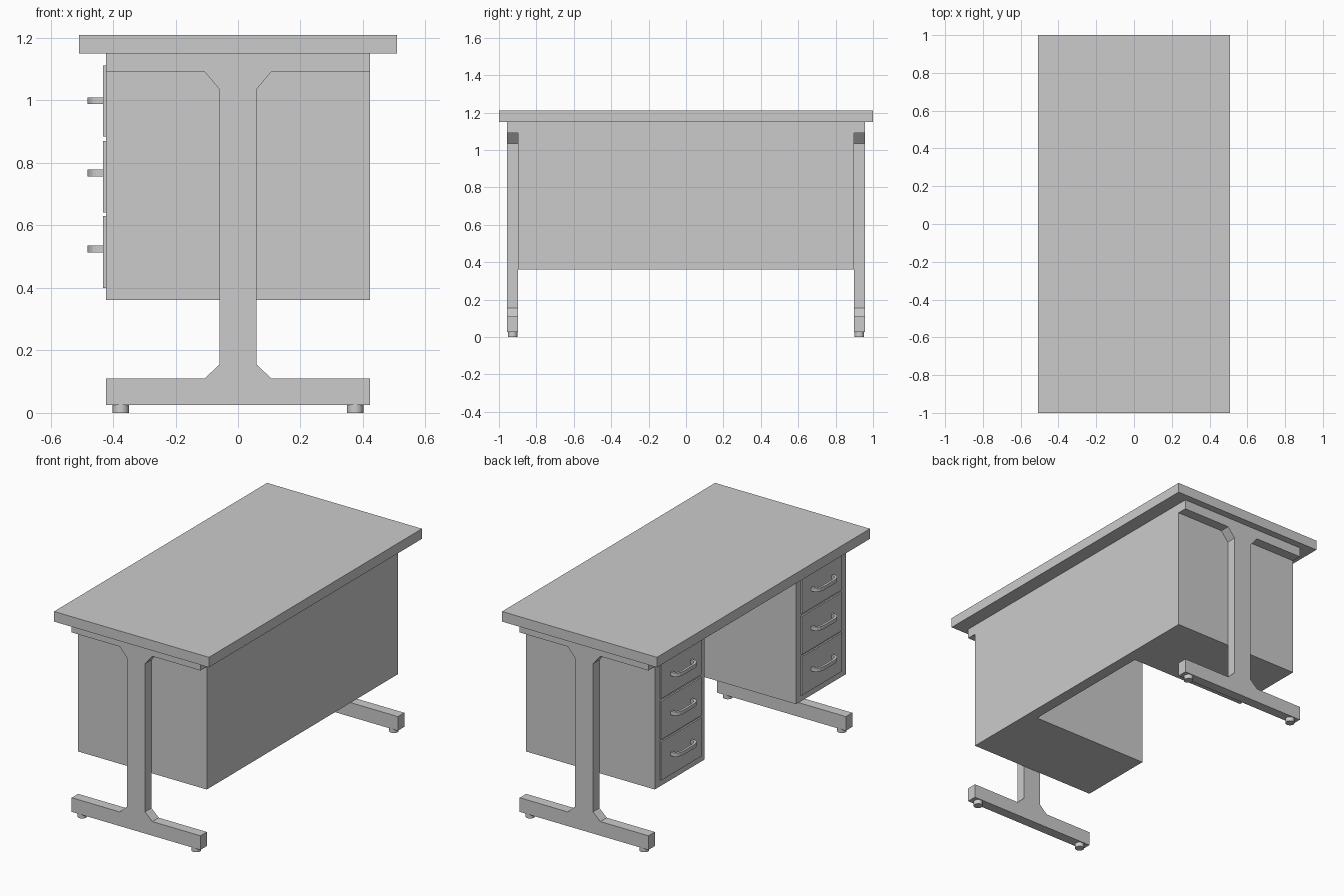
import bpy, bmesh
from math import radians
from mathutils import Matrix, Vector

if "Cube" in bpy.data.objects:
    bpy.data.objects.remove(bpy.data.objects["Cube"])


def prism(name, pts, direction):
    """Extrude a flat outline of 3D points along a vector."""
    bm = bmesh.new()
    face = bm.faces.new([bm.verts.new(p) for p in pts])
    new = bmesh.ops.extrude_face_region(bm, geom=[face])["geom"]
    bmesh.ops.translate(bm, vec=Vector(direction),
                        verts=[v for v in new if isinstance(v, bmesh.types.BMVert)])
    bmesh.ops.recalc_face_normals(bm, faces=bm.faces)
    return finish(name, bm)


def finish(name, bm):
    me = bpy.data.meshes.new(name)
    bm.to_mesh(me)
    bm.free()
    ob = bpy.data.objects.new(name, me)
    bpy.context.collection.objects.link(ob)
    return ob


def box(name, x0, x1, y0, y1, z0, z1):
    return prism(name, [(x0, y0, z0), (x1, y0, z0), (x1, y1, z0), (x0, y1, z0)],
                 (0, 0, z1 - z0))


def foot(name, x, y):
    bm = bmesh.new()
    bmesh.ops.create_cone(bm, cap_ends=True, segments=24, radius1=0.026, radius2=0.026,
                          depth=0.026, matrix=Matrix.Translation((x, y, 0.013)))
    ob = finish(name, bm)
    bpy.context.view_layer.objects.active = ob
    ob.select_set(True)
    bpy.ops.object.shade_smooth_by_angle(angle=radians(40))
    ob.select_set(False)


# Table top
box("table_top", -0.509, 0.509, -1, 1, 1.15, 1.21)

# Cabinet body: two pedestals joined by the modesty panel, one U-shaped plan
X0, X1, XI, YO, YI = -0.423, 0.423, 0.355, 0.897, 0.43
prism("cabinet_body",
      [(X1, -YO, 0.362), (X1, YO, 0.362), (X0, YO, 0.362), (X0, YI, 0.362),
       (XI, YI, 0.362), (XI, -YI, 0.362), (X0, -YI, 0.362), (X0, -YO, 0.362)],
      (0, 0, 0.788))

# I-shaped leg outline, half of it mirrored
half = [(0.423, 0.026), (0.423, 0.11), (0.107, 0.11), (0.059, 0.155),
        (0.059, 1.035), (0.107, 1.092), (0.423, 1.092), (0.423, 1.15)]
leg = half + [(-x, z) for x, z in reversed(half)]

# Handle outline in plan: (distance from drawer face, offset along y)
outer = [(0, 0.102), (0.022, 0.1), (0.034, 0.094), (0.043, 0.08), (0.05, 0.055)]
inner = [(0.036, 0.05), (0.031, 0.07), (0.025, 0.08), (0.017, 0.085), (0, 0.087)]
handle = (outer + [(d, -y) for d, y in reversed(outer)]
          + [(d, -y) for d, y in inner[::-1]] + inner)
drawers = [(0.40, 0.63, 0.524), (0.642, 0.87, 0.768), (0.885, 1.112, 0.999)]
FACE = -0.432

for s, side in ((-1, "front"), (1, "back")):
    # Leg frame and its feet
    prism(f"{side}_leg", [(x, s * 0.897, z) for x, z in leg], (0, s * 0.06, 0))
    for i, x in enumerate((-0.375, 0.375)):
        foot(f"{side}_foot_{i + 1}", x, s * 0.927)
    # Drawer fronts and handles
    yc = s * 0.66
    for i, (z0, z1, zh) in enumerate(drawers):
        box(f"{side}_drawer_{i + 1}", FACE, X0, yc - 0.19, yc + 0.19, z0, z1)
        # build the closed bow: outer side, then back along the inner side
        loop = (outer + [(d, -y) for d, y in reversed(outer)]
                + [(d, -y) for d, y in reversed(inner)] + inner)
        prism(f"{side}_handle_{i + 1}",
              [(FACE - d, yc + y, zh - 0.011) for d, y in loop], (0, 0, 0.022))
